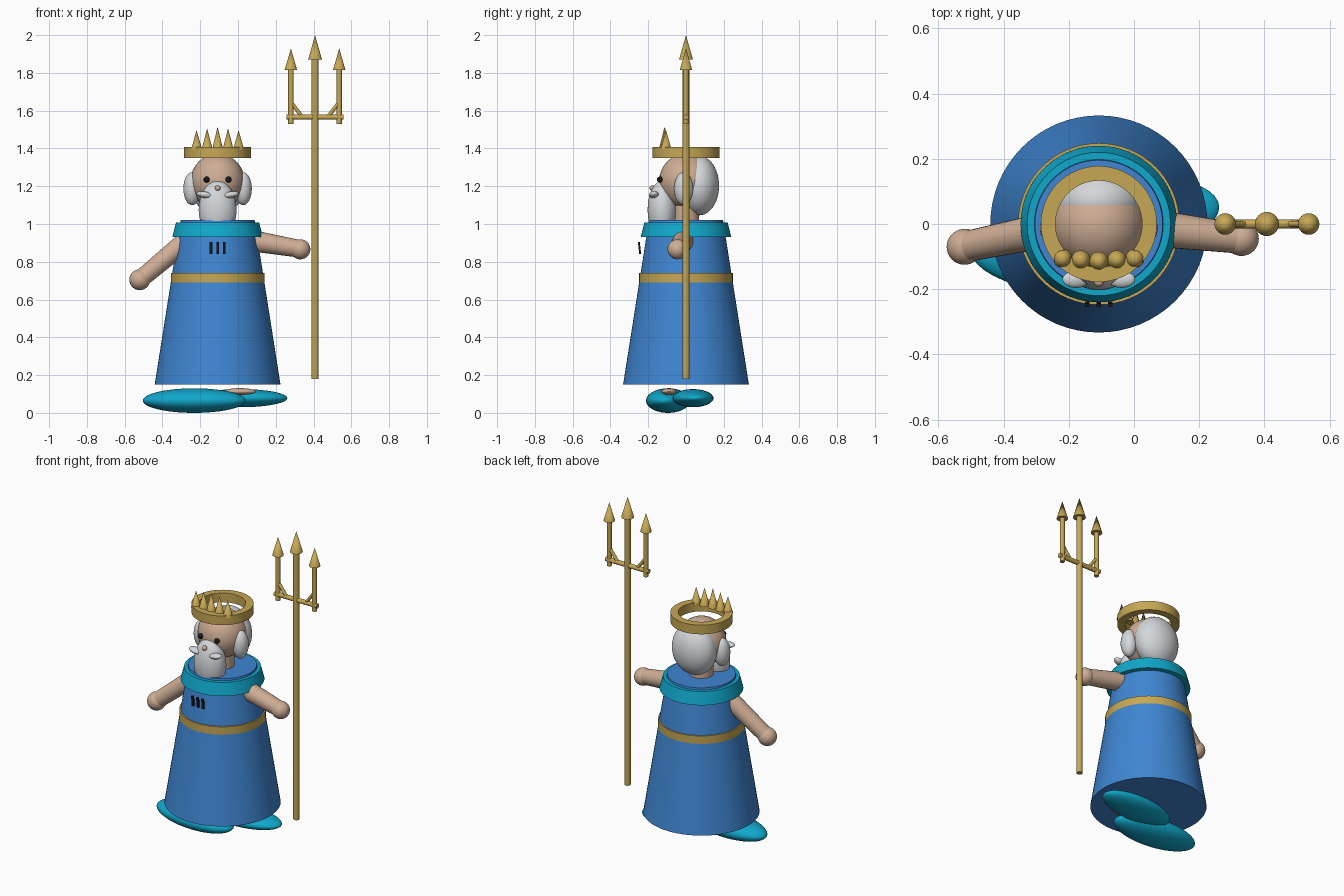
import bpy, bmesh, math
from mathutils import Vector

if "Cube" in bpy.data.objects:
    bpy.data.objects.remove(bpy.data.objects["Cube"])

CX = -0.108  # body axis


def material(name, rgb):
    m = bpy.data.materials.new(name)
    m.use_nodes = True
    m.diffuse_color = (*rgb, 1)
    m.node_tree.nodes["Principled BSDF"].inputs["Base Color"].default_value = (*rgb, 1)
    return m


BLUE = material("robe blue", (0.05, 0.24, 0.65))
TEAL = material("teal", (0.005, 0.39, 0.60))
GOLD = material("gold", (0.57, 0.39, 0.09))
SKIN = material("skin", (0.62, 0.42, 0.30))
HAIR = material("hair grey", (0.66, 0.68, 0.70))
BLACK = material("black", (0.01, 0.01, 0.012))


def finish(ob, name, mat):
    ob.name = name
    ob.data.materials.append(mat)
    bpy.ops.object.select_all(action="DESELECT")
    ob.select_set(True)
    bpy.context.view_layer.objects.active = ob
    bpy.ops.object.shade_smooth_by_angle(angle=math.radians(35))
    return ob


def ellipsoid(name, mat, loc, size, rot=(0, 0, 0)):
    bpy.ops.mesh.primitive_uv_sphere_add(segments=40, ring_count=24, radius=1, location=loc, rotation=rot)
    ob = bpy.context.object
    ob.scale = size
    return finish(ob, name, mat)


def rod(name, mat, a, b, r1, r2=None, sides=24):
    a, b = Vector(a), Vector(b)
    d = b - a
    bpy.ops.mesh.primitive_cone_add(vertices=sides, radius1=r1, radius2=r1 if r2 is None else r2,
                                    depth=d.length, location=(a + b) / 2,
                                    rotation=d.to_track_quat("Z", "Y").to_euler())
    return finish(bpy.context.object, name, mat)


def ring(name, mat, profile, sides=64):
    """Spin a closed (radius, height) loop around the body axis."""
    bm = bmesh.new()
    loops = []
    for i in range(sides):
        t = math.tau * i / sides
        loops.append([bm.verts.new((r * math.cos(t), r * math.sin(t), z)) for r, z in profile])
    n = len(profile)
    for i in range(sides):
        p, q = loops[i], loops[(i + 1) % sides]
        for k in range(n):
            bm.faces.new((p[k], q[k], q[(k + 1) % n], p[(k + 1) % n]))
    bmesh.ops.recalc_face_normals(bm, faces=bm.faces)
    me = bpy.data.meshes.new(name)
    bm.to_mesh(me)
    bm.free()
    ob = bpy.data.objects.new(name, me)
    bpy.context.collection.objects.link(ob)
    ob.location.x = CX
    return finish(ob, name, mat)


# Robe, belt and collar
rod("robe", BLUE, (CX, 0, 0.15), (CX, 0, 1.02), 0.333, 0.196, 64)
ring("belt", GOLD, [(0.225, 0.69), (0.248, 0.69), (0.248, 0.74), (0.225, 0.74)])
ring("collar", TEAL, [(0.205, 0.93), (0.24, 0.93), (0.22, 1.008), (0.19, 1.008)])

# Chest clasps
for i in (-1, 0, 1):
    bpy.ops.mesh.primitive_cube_add(size=1, location=(CX + i * 0.035, -0.246, 0.873),
                                    rotation=(math.radians(6), 0, 0))
    clasp = bpy.context.object
    clasp.scale = (0.014, 0.01, 0.065)
    finish(clasp, "clasp", BLACK)

# Feet and bare instep
ellipsoid("right_foot", TEAL, (-0.232, -0.095, 0.065), (0.273, 0.115, 0.065), (0, 0, math.radians(-5)))
ellipsoid("left_foot", TEAL, (0.015, 0.037, 0.078), (0.247, 0.107, 0.048), (0, 0, math.radians(4)))
ellipsoid("instep", SKIN, (0.01, -0.09, 0.113), (0.085, 0.04, 0.018))

# Arms and hands
rod("right_arm", SKIN, (-0.25, -0.015, 0.93), (-0.52, -0.07, 0.705), 0.055, 0.047)
ellipsoid("right_hand", SKIN, (-0.52, -0.07, 0.705), (0.055,) * 3)
rod("left_arm", SKIN, (0.04, -0.01, 0.917), (0.33, -0.045, 0.868), 0.058, 0.046)
ellipsoid("left_hand", SKIN, (0.33, -0.045, 0.866), (0.053,) * 3)

# Head
rod("neck", SKIN, (CX, 0, 1.0), (CX, 0, 1.12), 0.07)
ellipsoid("head", SKIN, (CX, 0, 1.225), (0.143, 0.143, 0.147))
ellipsoid("back_hair", HAIR, (CX, 0.07, 1.203), (0.14, 0.105, 0.157))
ellipsoid("beard", HAIR, (CX, -0.125, 1.075), (0.1, 0.078, 0.155))
ellipsoid("nose", SKIN, (CX, -0.178, 1.19), (0.015,) * 3)
for s in (-1, 1):
    ellipsoid("side_hair", HAIR, (CX + s * 0.135, -0.013, 1.187), (0.046, 0.05, 0.087))
    ellipsoid("eye", BLACK, (CX + s * 0.058, -0.138, 1.235), (0.016,) * 3)
    ellipsoid("moustache", HAIR, (CX + s * 0.07, -0.17, 1.155), (0.042, 0.026, 0.017),
              (0, math.radians(-10 * s), 0))

# Crown with front points
ring("crown_band", GOLD, [(0.133, 1.35), (0.178, 1.35), (0.178, 1.408), (0.133, 1.408)])
for i in range(-2, 3):
    x = CX + i * 0.0555
    tip = 1.515 - 0.009 * abs(i)
    rod("crown_point", GOLD, (x, -0.114 + 0.004 * abs(i), 1.395), (x, -0.114 + 0.004 * abs(i), tip), 0.029, 0, 20)

# Trident
TX = 0.408
rod("trident_shaft", GOLD, (TX, 0, 0.18), (TX, 0, 1.88), 0.018)
rod("trident_centre_tip", GOLD, (TX, 0, 1.87), (TX, 0, 2.0), 0.037, 0)
rod("trident_crossbar", GOLD, (TX - 0.15, 0, 1.566), (TX + 0.15, 0, 1.566), 0.014)
for s in (-1, 1):
    x = TX + s * 0.128
    rod("trident_prong", GOLD, (x, 0, 1.53), (x, 0, 1.83), 0.014)
    rod("trident_tip", GOLD, (x, 0, 1.815), (x, 0, 1.93), 0.033, 0)
    rod("trident_brace", GOLD, (x - s * 0.008, 0, 1.635), (TX + s * 0.07, 0, 1.57), 0.01)
